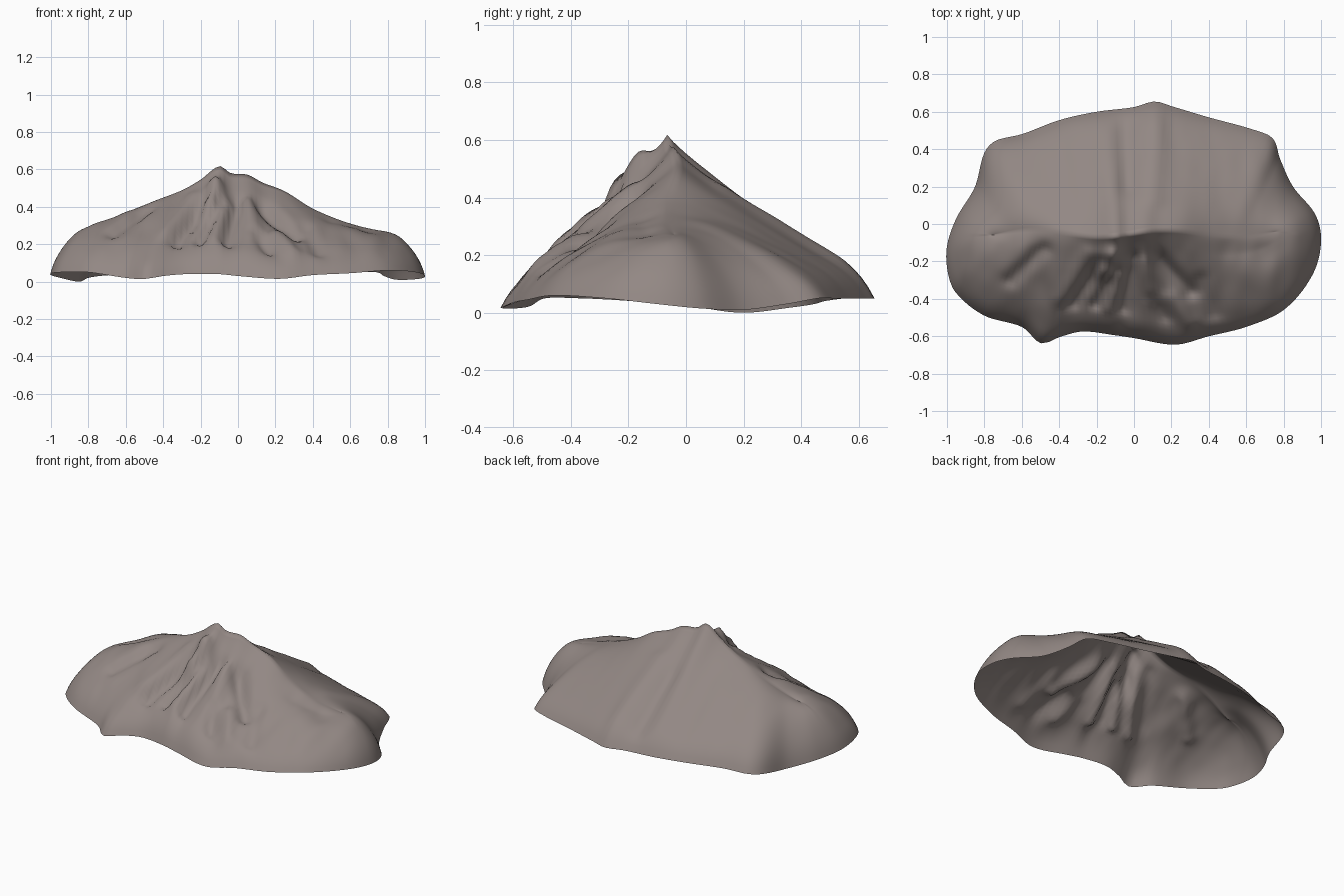
import bpy, bmesh, math
from mathutils import Vector, noise

if "Cube" in bpy.data.objects:
    bpy.data.objects.remove(bpy.data.objects["Cube"])

CY = -0.05  # y of the main crest

# rim of the mountain: x, y, z
RIM = [(1, -.1, .03), (.97, .05, .015), (.85, .2, .01), (.78, .35, .03), (.74, .46, .05),
       (.62, .51, .05), (.4, .57, .05), (.2, .63, .05), (.11, .655, .05), (0, .625, .05),
       (-.2, .6, .05), (-.4, .555, .05), (-.6, .48, .04), (-.74, .445, .03), (-.8, .38, .02),
       (-.85, .2, .0), (-.95, .03, .02), (-1, -.12, .035), (-.995, -.26, .045), (-.95, -.37, .05),
       (-.8, -.49, .05), (-.6, -.55, .02), (-.49, -.64, .015), (-.4, -.605, .03),
       (-.28, -.575, .04), (-.1, -.595, .04), (0, -.61, .03), (.22, -.645, .015),
       (.4, -.6, .035), (.6, -.55, .045), (.8, -.46, .06), (.95, -.28, .05)]

# crest line: x, z
CREST = [(-.8, .28), (-.7, .32), (-.6, .365), (-.45, .43), (-.3, .488), (-.2, .545), (-.1, .617),
         (-.04, .58), (.05, .572), (.13, .53), (.25, .483), (.4, .39), (.6, .31), (.8, .26)]

# gullies and buttresses on the faces: start x, y, end x, y, height, width
FOLDS = [(-.17, -.2, -.33, -.43, -.045, .03), (-.1, -.24, -.2, -.43, -.045, .03),
         (.0, -.18, -.06, -.45, -.04, .03), (.13, -.18, .3, -.36, -.05, .04),
         (.1, -.4, .16, -.5, -.03, .03), (-.48, -.13, -.66, -.3, -.035, .04),
         (.36, -.3, .42, -.48, -.025, .04), (-.13, -.16, -.15, -.25, .07, .045),
         (-.05, -.22, -.14, -.45, .025, .03), (-.25, -.15, -.38, -.4, .03, .04),
         (.06, -.2, .1, -.4, .03, .04), (.2, -.4, .3, -.53, .03, .04),
         (-.03, .2, -.05, .55, -.02, .05), (.12, .15, .12, .6, .02, .06),
         (.5, -.1, .7, -.15, -.02, .08)]


def sample(keys, vals, t):
    """Smooth interpolation through a table with ascending keys."""
    i = max(0, min(len(keys) - 2, sum(k <= t for k in keys) - 1))

    def slope(j):
        a, b = max(j - 1, 0), min(j + 1, len(keys) - 1)
        return (vals[b] - vals[a]) / (keys[b] - keys[a])
    h = keys[i + 1] - keys[i]
    s = (t - keys[i]) / h
    return (vals[i] * (2*s**3 - 3*s**2 + 1) + slope(i) * (h * (s**3 - 2*s**2 + s))
            + vals[i + 1] * (3*s**2 - 2*s**3) + slope(i + 1) * (h * (s**3 - s**2)))


# rim keyed by angle, repeated on both sides so it closes smoothly
turn = 2 * math.pi
ring = sorted((math.atan2((y - CY) / .65, x) % turn, (x, y, z)) for x, y, z in RIM)
ring = [(a - turn, p) for a, p in ring[-3:]] + ring + [(a + turn, p) for a, p in ring[:3]]
rim_keys, rim_pts = [a for a, p in ring], [Vector(p) for a, p in ring]
crest_x, crest_z = [p[0] for p in CREST], [p[1] for p in CREST]


def fold_height(x, y):
    total = 0
    for ax, ay, bx, by, height, width in FOLDS:
        a, d, p = Vector((ax, ay)), Vector((bx - ax, by - ay)), Vector((x, y))
        s = max(0, min(1, (p - a).dot(d) / d.length_squared))
        total += height * math.exp(-((p - a - d * s).length / width) ** 2)
    return total


def surface(a, t):
    """Point on the slope: t = 0 on the crest, t = 1 on the rim."""
    rim = sample(rim_keys, rim_pts, a)
    cx = .75 * math.cos(a)
    top = Vector((cx, CY + .02 * math.sin(9 * cx), sample(crest_x, crest_z, cx)))
    p = top.lerp(rim, t)
    q = .85 + 1.5 * math.cos(a) ** 2
    p.z = rim.z + (top.z - rim.z) * (1 - .88 * t ** q - .12 * t ** 16)
    # erosion running down the slope, stronger on the front
    fade = min(1, t * 5) * min(1, (1 - t) * 6)
    front = 1 if math.sin(a) < 0 else .35
    rough = noise.noise(Vector((p.x * 9, p.y * 2.5, 3))) + .5 * noise.noise(Vector((p.x * 14, p.y * 8, 7)))
    p.z += fade * (fold_height(p.x, p.y) + .02 * front * rough * (1 - .7 * abs(p.x)))
    p.z = max(p.z, 0)
    return p


# mountain shell, open underneath
AROUND, DOWN = 200, 32
bm = bmesh.new()
grid = [[bm.verts.new(surface(turn * i / AROUND, j / DOWN)) for j in range(DOWN + 1)]
        for i in range(AROUND)]
for i in range(AROUND):
    a, b = grid[i], grid[(i + 1) % AROUND]
    for j in range(DOWN):
        bm.faces.new((a[j], a[j + 1], b[j + 1], b[j]))
bmesh.ops.remove_doubles(bm, verts=bm.verts, dist=.0005)
bmesh.ops.recalc_face_normals(bm, faces=bm.faces)
if sum(f.normal.z for f in bm.faces) < 0:
    bmesh.ops.reverse_faces(bm, faces=bm.faces)
for f in bm.faces:
    f.smooth = True
mesh = bpy.data.meshes.new("mountain")
bm.to_mesh(mesh)
bm.free()
mountain = bpy.data.objects.new("mountain", mesh)
bpy.context.collection.objects.link(mountain)

# grey brown rock
rock = bpy.data.materials.new("grey_brown_rock")
rock.diffuse_color = (.29, .245, .23, 1)
rock.use_nodes = True
rock.node_tree.nodes["Principled BSDF"].inputs["Base Color"].default_value = rock.diffuse_color
mesh.materials.append(rock)
